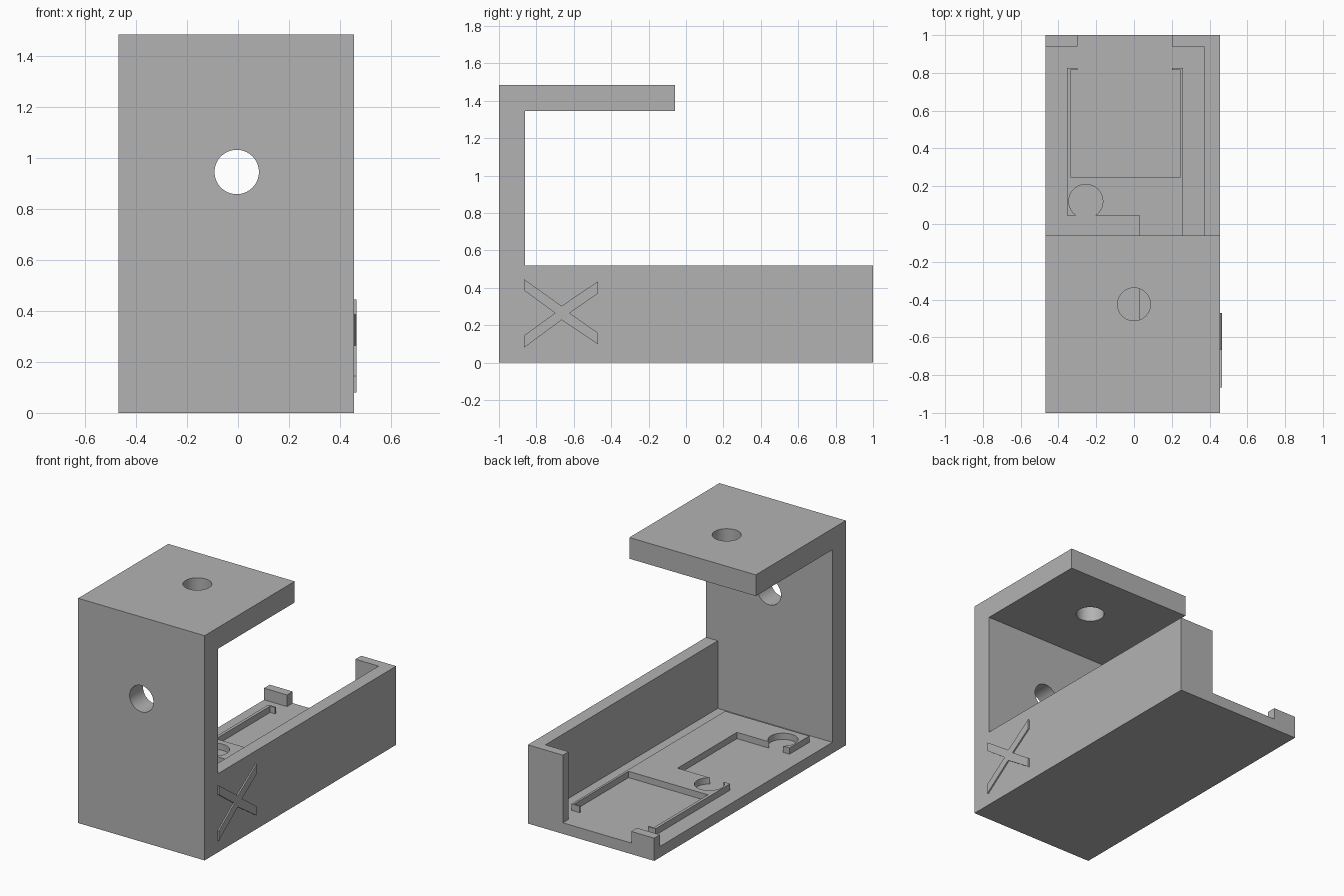
import bpy, bmesh
from math import pi, cos, sin, asin
from mathutils import Vector

cube = bpy.data.objects.get("Cube")
if cube:
    bpy.data.objects.remove(cube, do_unlink=True)

grey = bpy.data.materials.new("plain_grey")
grey.use_nodes = True
grey.diffuse_color = (0.45, 0.45, 0.45, 1)
grey.node_tree.nodes["Principled BSDF"].inputs["Base Color"].default_value = grey.diffuse_color

LEFT, RIGHT = 0.456, -0.468   # outer side faces
FLOOR, RIM = 0.073, 0.52      # floor top and side wall top
WALL = -0.86                  # inner face of the front wall


def prism(name, outline, axis, start, end):
    """Extrude a flat outline along x (outline is y, z) or z (outline is x, y)."""
    def place(a, b):
        return (start, a, b) if axis == "x" else (a, b, start)
    bm = bmesh.new()
    face = bm.faces.new([bm.verts.new(place(a, b)) for a, b in outline])
    moved = bmesh.ops.extrude_face_region(bm, geom=[face])["geom"]
    step = Vector((end - start, 0, 0) if axis == "x" else (0, 0, end - start))
    bmesh.ops.translate(bm, vec=step, verts=[v for v in moved if isinstance(v, bmesh.types.BMVert)])
    bmesh.ops.recalc_face_normals(bm, faces=bm.faces)
    mesh = bpy.data.meshes.new(name)
    bm.to_mesh(mesh)
    bm.free()
    mesh.materials.append(grey)
    obj = bpy.data.objects.new(name, mesh)
    bpy.context.collection.objects.link(obj)
    return obj


def rect(x0, x1, y0, y1):
    return [(x0, y0), (x1, y0), (x1, y1), (x0, y1)]


def drill(target, location, rotation):
    """Cut a round screw hole through the target."""
    bpy.ops.mesh.primitive_cylinder_add(vertices=64, radius=0.087, depth=0.5,
                                        location=location, rotation=rotation)
    cutter = bpy.context.object
    cutter.name = "hole_cutter"
    cutter.data.materials.append(grey)
    mod = target.modifiers.new("hole", "BOOLEAN")
    mod.object, mod.operation, mod.solver = cutter, "DIFFERENCE", "EXACT"
    bpy.context.view_layer.objects.active = target
    bpy.ops.object.modifier_apply(modifier=mod.name)
    bpy.data.objects.remove(cutter, do_unlink=True)


# Bracket: floor, front wall and top plate in one side profile
bracket = prism("bracket", [(-1, 0), (1, 0), (1, FLOOR), (WALL, FLOOR), (WALL, 1.345),
                            (-0.06, 1.345), (-0.06, 1.485), (-1, 1.485)], "x", RIGHT, LEFT)
drill(bracket, (-0.005, -0.93, 0.945), (pi / 2, 0, 0))
drill(bracket, (0, -0.425, 1.415), (0, 0, 0))
bpy.ops.object.select_all(action="DESELECT")
bracket.select_set(True)
bpy.context.view_layer.objects.active = bracket
bpy.ops.object.shade_smooth_by_angle(angle=pi / 6)

# Side wall with its rear return lip, and the small rear corner tab
prism("side_wall", [(LEFT, WALL), (LEFT, 1), (0.2, 1), (0.2, 0.94), (0.37, 0.94), (0.37, WALL)],
      "z", FLOOR, RIM)
prism("rear_tab", rect(RIGHT, -0.3, 0.94, 1), "z", FLOOR, 0.15)

# Raised holder on the floor: thin rails, crossbar and two round open sockets
MID = -0.265                  # mirror line between the sockets
cx, cy, r, edge = -0.255, 0.12, 0.09, 0.045
a0 = asin((edge - cy) / r)    # angle where the socket opens
sweep = pi - 2 * a0
arc = [(cx + r * cos(pi - a0 - sweep * i / 40), cy + r * sin(pi - a0 - sweep * i / 40))
       for i in range(41)]
inner = [(-0.355, edge)] + arc + [(0.03, edge)]
mirrored = [(x, 2 * MID - y) for x, y in reversed(inner)]
rails = [(0.26, -0.78), (0.26, 0.825), (0.2, 0.825), (0.2, 0.815), (0.245, 0.815),
         (0.245, 0.25), (-0.335, 0.25), (-0.335, 0.815), (-0.3, 0.815), (-0.3, 0.825),
         (-0.355, 0.825)]
prism("floor_holder", rails + inner + mirrored + [(-0.355, -0.78)], "z", FLOOR, 0.115)

# Raised crossed bars on the outside of the side wall
prism("side_cross", [(-0.865, 0.445), (-0.665, 0.303), (-0.47, 0.435), (-0.47, 0.37),
                     (-0.622, 0.265), (-0.47, 0.158), (-0.47, 0.097), (-0.665, 0.228),
                     (-0.865, 0.08), (-0.865, 0.145), (-0.7, 0.265), (-0.865, 0.385)],
      "x", LEFT, 0.465)
